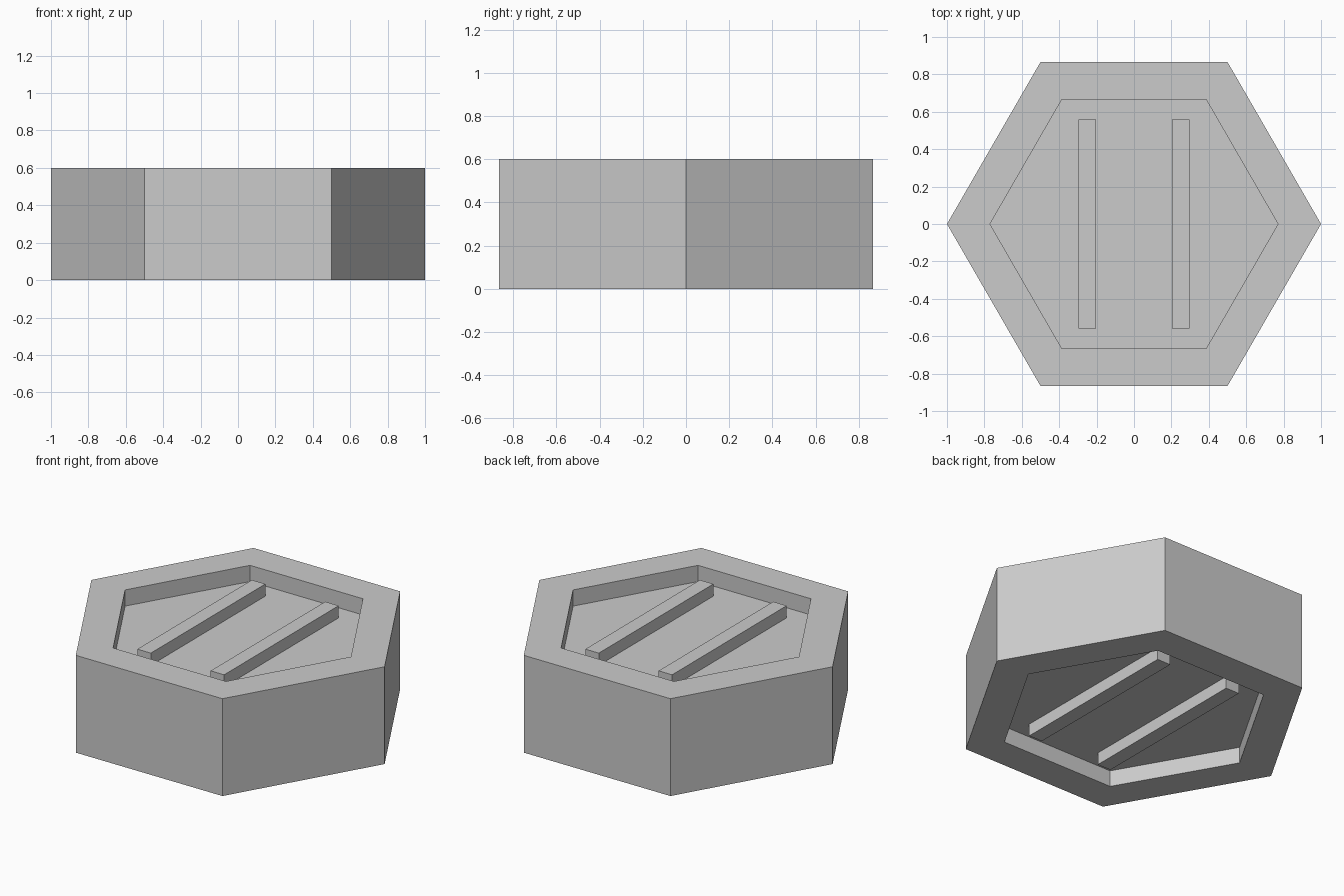
import bpy, bmesh
from math import cos, sin, pi

if "Cube" in bpy.data.objects:
    bpy.data.objects.remove(bpy.data.objects["Cube"])

HEIGHT, RECESS, BAR_RISE = 0.6, 0.1, 0.075


def make_object(name, bm):
    bmesh.ops.recalc_face_normals(bm, faces=bm.faces)
    mesh = bpy.data.meshes.new(name)
    bm.to_mesh(mesh)
    bm.free()
    obj = bpy.data.objects.new(name, mesh)
    bpy.context.collection.objects.link(obj)
    return obj


# Hexagonal body: one closed profile of rings, recessed on both faces
bm = bmesh.new()
profile = [(0.77, RECESS), (0.77, 0), (1, 0), (1, HEIGHT),
           (0.77, HEIGHT), (0.77, HEIGHT - RECESS)]
rings = [[bm.verts.new((r * cos(i * pi / 3), r * sin(i * pi / 3), z))
          for i in range(6)] for r, z in profile]
for a, b in zip(rings, rings[1:]):
    for i in range(6):
        j = (i + 1) % 6
        bm.faces.new((a[i], a[j], b[j], b[i]))
bm.faces.new(rings[0])
bm.faces.new(rings[-1])
make_object("hex_body", bm)


# Raised bars, a pair on each recessed floor
def bar(name, x, z):
    bm = bmesh.new()
    bmesh.ops.create_cube(bm, size=1)
    bmesh.ops.scale(bm, vec=(0.092, 1.116, BAR_RISE), verts=bm.verts)
    make_object(name, bm).location = (x, 0, z)


for side, x in (("left", -0.25), ("right", 0.25)):
    bar("top_bar_" + side, x, HEIGHT - RECESS + BAR_RISE / 2)
    bar("bottom_bar_" + side, x, RECESS - BAR_RISE / 2)
